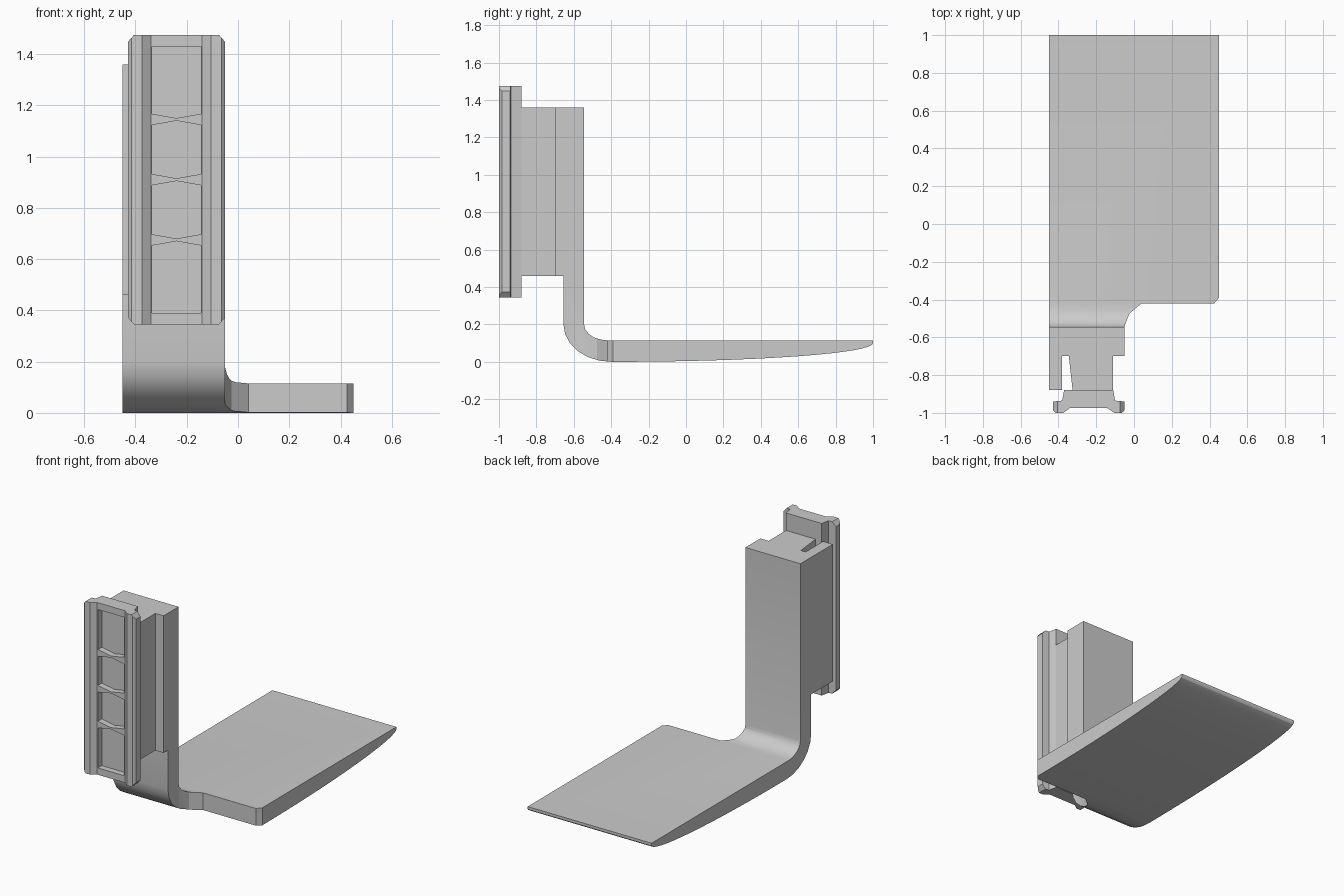
import bpy, bmesh
from math import sin, cos, pi, radians
from mathutils import Vector

if "Cube" in bpy.data.objects:
    bpy.data.objects.remove(bpy.data.objects["Cube"], do_unlink=True)

grey = bpy.data.materials.new("plain grey")
grey.use_nodes = True
colour = (0.6, 0.6, 0.6, 1)
grey.diffuse_color = colour
grey.node_tree.nodes["Principled BSDF"].inputs["Base Color"].default_value = colour


def prism(name, outline, axis, low, high):
    """Extrude a 2D outline along an axis; the outline uses the other two axes in order."""
    bm = bmesh.new()
    rings = []
    for level in (low, high):
        ring = []
        for a, b in outline:
            co = {"x": (level, a, b), "y": (a, level, b), "z": (a, b, level)}[axis]
            ring.append(bm.verts.new(Vector(co)))
        rings.append(ring)
        bm.faces.new(ring)
    n = len(outline)
    for i in range(n):
        j = (i + 1) % n
        bm.faces.new((rings[0][i], rings[0][j], rings[1][j], rings[1][i]))
    bmesh.ops.recalc_face_normals(bm, faces=bm.faces)
    mesh = bpy.data.meshes.new(name)
    bm.to_mesh(mesh)
    bm.free()
    mesh.materials.append(grey)
    obj = bpy.data.objects.new(name, mesh)
    bpy.context.collection.objects.link(obj)
    return obj


def rect(a0, a1, b0, b1):
    return [(a0, b0), (a1, b0), (a1, b1), (a0, b1)]


def activate(obj):
    bpy.ops.object.select_all(action="DESELECT")
    obj.select_set(True)
    bpy.context.view_layer.objects.active = obj


def carve(obj, cutter, operation):
    mod = obj.modifiers.new(operation.lower(), "BOOLEAN")
    mod.operation, mod.solver, mod.object = operation, "EXACT", cutter
    activate(obj)
    bpy.ops.object.modifier_apply(modifier=mod.name)
    bpy.data.objects.remove(cutter, do_unlink=True)


def arc(cy, cz, ry, rz, start, end, steps):
    angles = [start + (end - start) * i / steps for i in range(steps + 1)]
    return [(cy + ry * cos(a), cz + rz * sin(a)) for a in angles]


# Post and foot: one L-shaped side profile, trimmed to the plan outline
side = [(-0.545, 1.36), (-0.70, 1.36), (-0.70, 0.46), (-0.655, 0.46)]
side += arc(-0.4, 0.2, 0.255, 0.2, pi, 1.5 * pi, 6)
side += arc(-0.4, 0.1, 1.4, 0.1, 1.5 * pi, 2 * pi, 16)[1:]
side += [(1.0, 0.115)]
side += arc(-0.42, 0.2, 0.125, 0.085, 1.5 * pi, pi, 5)
post = prism("post_and_foot", side, "x", -0.45, 0.45)
plan = [(-0.6, -0.8), (-0.05, -0.8), (-0.05, -0.54), (-0.025, -0.475), (0.04, -0.42),
        (0.425, -0.42), (0.45, -0.39), (0.6, -0.39), (0.6, 1.2), (-0.6, 1.2)]
carve(post, prism("plan_cutter", plan, "z", -0.2, 1.6), "INTERSECT")
activate(post)
bpy.ops.object.shade_smooth_by_angle(angle=radians(28))

# Side rail and neck joining the post to the front panel
prism("side_rail", rect(-0.45, -0.38, -0.88, -0.70), "z", 0.46, 1.36)
neck = [(-0.345, -0.70), (-0.11, -0.70), (-0.11, -0.88), (-0.325, -0.88)]
prism("neck", neck, "z", 0.46, 1.36)

# Front panel: mirrored cross-section with raised edges, clipped at its corners
MID = -0.24
half = [(0.10, -0.975), (0.135, -1.0), (0.175, -1.0), (0.19, -0.985), (0.19, -0.94),
        (0.14, -0.935), (0.13, -0.88)]
section = [(MID + x, y) for x, y in half] + [(MID - x, y) for x, y in reversed(half)]
panel = prism("front_panel", section, "z", 0.345, 1.475)
corner = [(0.16, 1.48), (0.19, 1.445), (0.19, 0.375), (0.16, 0.34)]
clip = [(MID + x * 1.01, z) for x, z in corner]
clip += [(MID - x * 1.01, z) for x, z in reversed(corner)]
carve(panel, prism("corner_cutter", clip, "y", -1.2, -0.8), "INTERSECT")

# Shallow window recess
window = rect(MID - 0.095, MID + 0.095, 0.39, 1.43)
carve(panel, prism("window_cutter", window, "y", -1.2, -0.935), "DIFFERENCE")

# Waisted crossbars dividing the window into four cells
for i, z in enumerate((0.675, 0.91, 1.145)):
    bar = [(MID - 0.095, z - 0.022), (MID, z - 0.005), (MID + 0.095, z - 0.022),
           (MID + 0.095, z + 0.022), (MID, z + 0.005), (MID - 0.095, z + 0.022)]
    prism(f"crossbar_{i + 1}", bar, "y", -0.975, -0.935)
